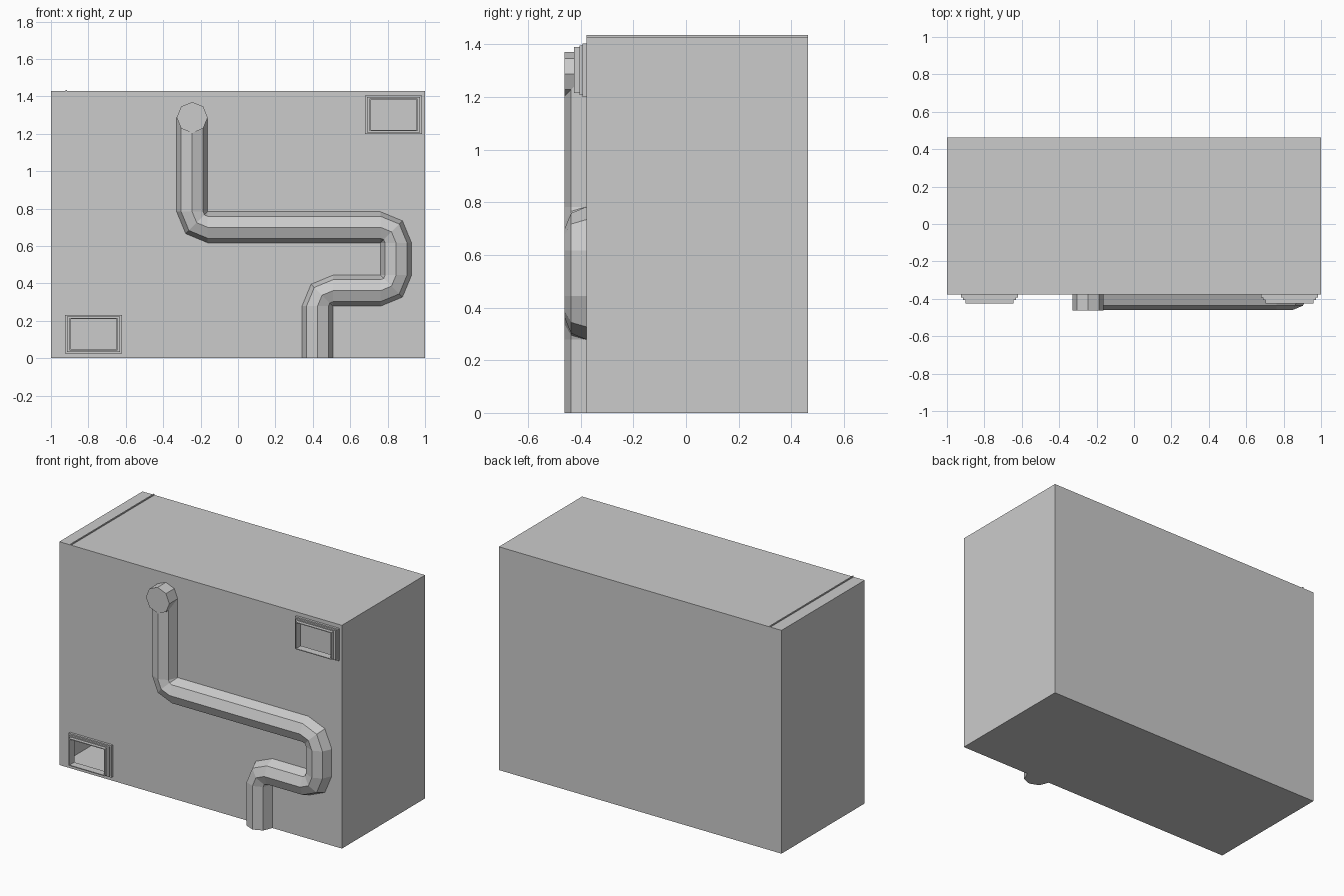
import bpy, bmesh
from math import cos, sin, pi
from mathutils import Vector

if "Cube" in bpy.data.objects:
    bpy.data.objects.remove(bpy.data.objects["Cube"])

WALL, BACK, TOP = -0.378, 0.463, 1.428
R = 0.083                                  # pipe radius, also bend radius
VENTS = [(0.832, 1.302), (-0.772, 0.128)]  # vent centres (x, z)
OPEN_X, OPEN_Z = 0.122, 0.082              # vent opening half sizes


def finish(name, bm):
    bmesh.ops.recalc_face_normals(bm, faces=bm.faces)
    mesh = bpy.data.meshes.new(name)
    bm.to_mesh(mesh)
    bm.free()
    obj = bpy.data.objects.new(name, mesh)
    bpy.context.collection.objects.link(obj)
    return obj


def box(x0, x1, y0, y1, z0, z1):
    bm = bmesh.new()
    bmesh.ops.create_cube(bm, size=1)
    for v in bm.verts:
        v.co = ((x0 + x1) / 2 + v.co.x * (x1 - x0),
                (y0 + y1) / 2 + v.co.y * (y1 - y0),
                (z0 + z1) / 2 + v.co.z * (z1 - z0))
    return bm


def skin(bm, rings, closed):
    loops = [[bm.verts.new(p) for p in ring] for ring in rings]
    n = len(loops[0])
    for a, b in zip(loops, loops[1:]):
        for i in range(n if closed else n - 1):
            j = (i + 1) % n
            bm.faces.new((a[i], a[j], b[j], b[i]))
    return loops


# Hollow block with two vent openings in the front wall
bm = box(-1, 1, WALL, BACK, 0, TOP)
for cx, cz in VENTS:
    for s in (-1, 1):
        for co, no in (((cx + s * OPEN_X, 0, 0), (1, 0, 0)),
                       ((0, 0, cz + s * OPEN_Z), (0, 0, 1))):
            bmesh.ops.bisect_plane(bm, geom=bm.verts[:] + bm.edges[:] + bm.faces[:],
                                   plane_co=co, plane_no=no)
bmesh.ops.recalc_face_normals(bm, faces=bm.faces)
holes = []
for f in bm.faces:
    c = f.calc_center_median()
    if abs(c.y - WALL) < 1e-4 and any(abs(c.x - x) < OPEN_X and abs(c.z - z) < OPEN_Z
                                      for x, z in VENTS):
        holes.append(f)
bmesh.ops.delete(bm, geom=holes, context='FACES')
finish("block_shell", bm)

# Thin raised seam across the top
finish("top_seam", box(-0.922, -0.915, WALL, BACK, TOP - 0.001, 1.435))

# Stepped vent frames
STEPS = [(.152, .102, WALL), (.152, .102, -.393), (.142, .094, -.393), (.142, .094, -.405),
         (.128, .087, -.405), (.128, .087, -.426), (OPEN_X, OPEN_Z, -.426),
         (OPEN_X, OPEN_Z, WALL)]
for label, (cx, cz) in zip(("upper", "lower"), VENTS):
    bm = bmesh.new()
    skin(bm, [[(cx + a * w, y, cz + b * h) for a, b in ((-1, -1), (1, -1), (1, 1), (-1, 1))]
              for w, h, y in STEPS], True)
    finish(label + "_vent_frame", bm)

# Half-round pipe: each corner becomes a two-step bend
path = [Vector(p) for p in ((-.245, 1.29), (-.245, .70), (.845, .70),
                            (.845, .361), (.425, .361), (.425, 0))]


def ring(c, side, scale=1.0):
    return [(c.x + side.x * R * scale * cos(k * pi / 4), WALL - R * sin(k * pi / 4),
             c.y + side.y * R * scale * cos(k * pi / 4)) for k in range(5)]


def perp(d):
    return Vector((-d.y, d.x))


rings = [ring(path[0], perp((path[1] - path[0]).normalized()))]
for a, b, c in zip(path, path[1:], path[2:]):
    d0, d1 = (b - a).normalized(), (c - b).normalized()
    pivot = b - d0 * R + d1 * R
    out = (d0 - d1).normalized()
    rings += [ring(b - d0 * R, perp(d0)),
              ring(pivot + out * R, perp((d0 + d1).normalized())),
              ring(b + d1 * R, perp(d1))]
rings.append(ring(path[-1], perp((path[-1] - path[-2]).normalized())))
bm = bmesh.new()
loops = skin(bm, rings, False)
bm.faces.new(loops[-1])
bmesh.ops.remove_doubles(bm, verts=bm.verts, dist=1e-4)
finish("wall_pipe", bm)

# Octagonal pipe end facing forward
bm = bmesh.new()
loops = skin(bm, [[(-.245 + R * cos(k * pi / 4), y, 1.287 + R * sin(k * pi / 4))
                   for k in range(8)] for y in (WALL, WALL - R - .001)], True)
bm.faces.new(loops[1])
finish("pipe_end", bm)
